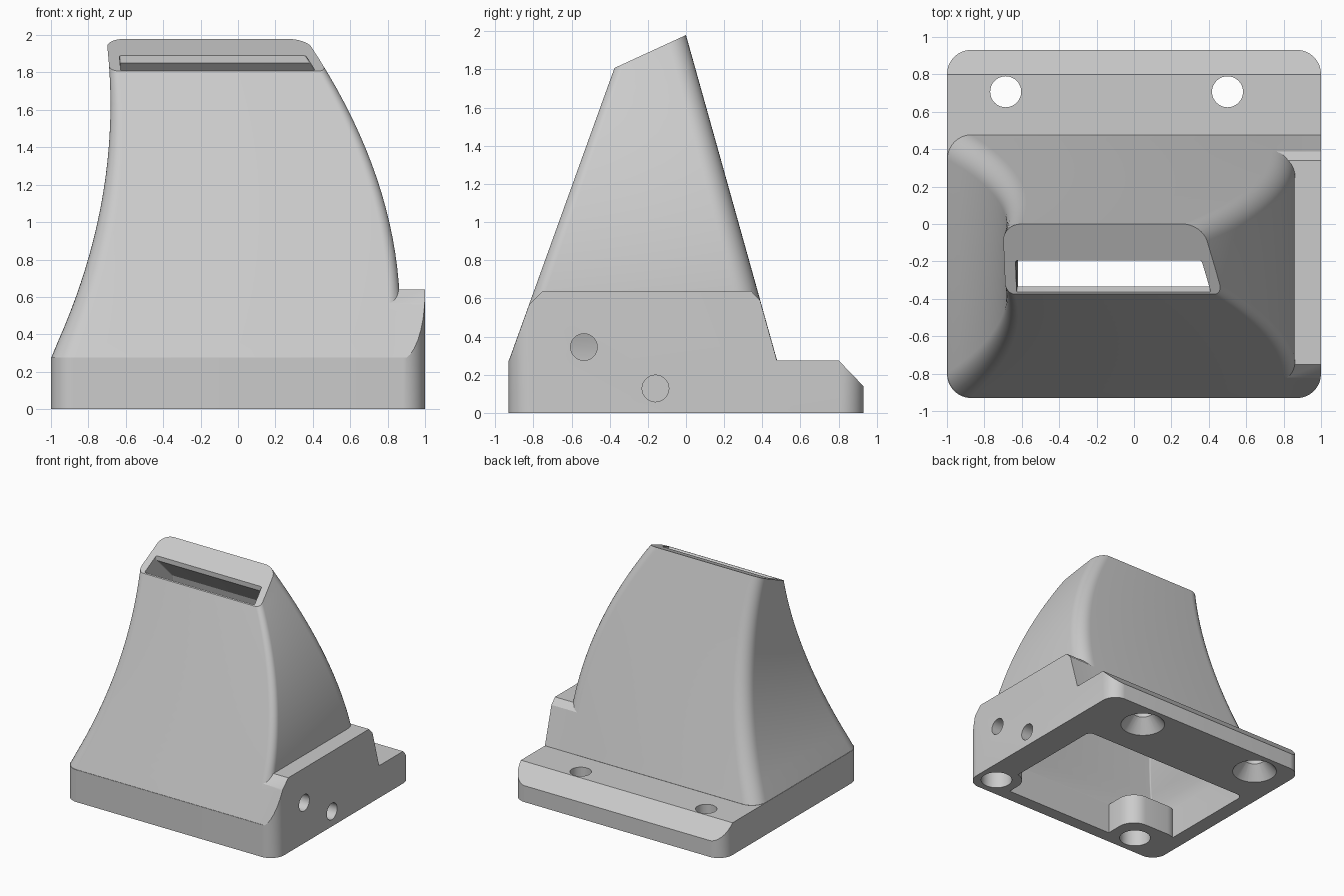
import bpy, bmesh, math

if "Cube" in bpy.data.objects:
    bpy.data.objects.remove(bpy.data.objects["Cube"])

grey = bpy.data.materials.new("plain_grey")
grey.diffuse_color = (0.6, 0.6, 0.6, 1)
grey.use_nodes = True
grey.node_tree.nodes["Principled BSDF"].inputs["Base Color"].default_value = grey.diffuse_color


def loft(name, rings):
    """Closed solid through rings that all have the same point count."""
    bm = bmesh.new()
    loops = [[bm.verts.new(p) for p in ring] for ring in rings]
    n = len(loops[0])
    for a, b in zip(loops, loops[1:]):
        for i in range(n):
            j = (i + 1) % n
            bm.faces.new((a[i], a[j], b[j], b[i]))
    bm.faces.new(loops[0][::-1])
    bm.faces.new(loops[-1])
    bmesh.ops.recalc_face_normals(bm, faces=bm.faces)
    me = bpy.data.meshes.new(name)
    bm.to_mesh(me)
    bm.free()
    ob = bpy.data.objects.new(name, me)
    bpy.context.collection.objects.link(ob)
    me.materials.append(grey)
    return ob


def side_prism(name, profile, x0, x1):
    return loft(name, [[(x, y, z) for y, z in profile] for x in (x0, x1)])


def rounded(x0, x1, y0, y1, z, radii, n=8):
    """Rounded rectangle; radii: back right, back left, front left, front right."""
    pts = []
    corners = ((x1, y1, -1, -1), (x0, y1, 1, -1), (x0, y0, 1, 1), (x1, y0, -1, 1))
    for k, ((cx, cy, sx, sy), r) in enumerate(zip(corners, radii)):
        for i in range(n + 1):
            a = math.pi / 2 * (k + i / n)
            pts.append((cx + sx * r + r * math.cos(a), cy + sy * r + r * math.sin(a), z))
    return pts


def cylinder(name, x, y, z0, z1, r0, r1=None, n=32):
    r1 = r0 if r1 is None else r1
    return loft(name, [[(x + r * math.cos(2 * math.pi * i / n),
                         y + r * math.sin(2 * math.pi * i / n), z) for i in range(n)]
                       for z, r in ((z0, r0), (z1, r1))])


def cross_hole(name, y, z, x0, x1, r, n=32):
    return side_prism(name, [(y + r * math.cos(2 * math.pi * i / n),
                              z + r * math.sin(2 * math.pi * i / n)) for i in range(n)], x0, x1)


def combine(target, tool, op):
    mod = target.modifiers.new("cut", 'BOOLEAN')
    mod.operation, mod.object, mod.solver = op, tool, 'EXACT'
    dg = bpy.context.evaluated_depsgraph_get()
    dg.update()
    me = bpy.data.meshes.new_from_object(target.evaluated_get(dg))
    target.modifiers.clear()
    target.data = me
    bpy.data.objects.remove(tool)


# Outline curves of the duct by height
def left_x(z):
    return max(-0.998, -1 + 0.3913 * (z - 0.28) - 0.1749 * (z - 0.28) * (z - 0.74))

def right_x(z):
    return 0.862 - 0.2232 * (z - 0.64) - 0.2295 * (z - 0.64) * (z - 1.33)

def front_y(z):
    return -0.93 + 0.361 * (z - 0.27)

def back_y(z):
    return 0.28 * (1.98 - z)


# Base flange with chamfered back edge, plus raised right block
body = side_prism("nozzle_body", [(-0.93, -0.0), (-0.93, 0.275), (0.8, 0.275),
                                  (0.93, 0.14), (0.93, 0.0)], -1.1, 1.1)
block = side_prism("right_block", [(-0.929, 0.1), (-0.929, 0.27), (-0.822, 0.567), (-0.75, 0.64),
                                   (0.34, 0.64), (0.388, 0.59), (0.477, 0.272), (0.477, 0.1)], 0.7, 1.1)
combine(body, block, 'UNION')
plan = loft("plan", [rounded(-1, 1, -0.931, 0.931, z, [0.13] * 4) for z in (-0.1, 0.9)])
combine(body, plan, 'INTERSECT')

# Curved tapering duct
rings = [rounded(-0.97, 0.84, -0.9, 0.45, 0.2, (0.12, 0.12, 0.12, 0.06))]
steps = 22
for i in range(steps + 1):
    t = i / steps
    z = 0.276 + t * (2.03 - 0.276)
    rings.append(rounded(left_x(z), right_x(z), front_y(z), back_y(z), z,
                         (0.13 - 0.03 * t, 0.13 - 0.03 * t, 0.13 - 0.09 * t, 0.07 - 0.03 * t)))
combine(body, loft("duct", rings), 'UNION')

# Slanted mouth
combine(body, side_prism("mouth_cut", [(-1, 1.5205), (0.5, 2.2098), (0.5, 3), (-1, 3)], -2, 2),
        'DIFFERENCE')

# Hollow inside, narrowing under a short overhang to a slot
rings = [rounded(-0.87, 0.75, -0.82, 0.33, z, [0.05] * 4) for z in (-0.05, 0.275)]
for i in range(1, 15):
    t = i / 14
    z = 0.275 + 1.375 * t
    w = 0.11 - 0.05 * t
    rings.append(rounded(left_x(z) + w, right_x(z) - w, -0.82 + 0.46 * t,
                         0.33 - 0.33 * t, z, [0.01] * 4))
for z, y0, y1 in ((1.77, -0.335, -0.116), (1.815, -0.366, -0.16),
                  (1.85, -0.366, -0.196), (2.0, -0.366, -0.196)):
    rings.append(rounded(left_x(z) + 0.06, right_x(z) - 0.06, y0, y1, z, [0.01] * 4))
cavity = loft("cavity", rings)

# Two screw bosses left standing in the front corners of the hollow
for name, x0, x1, y1 in (("left_boss", -0.95, -0.42, -0.53), ("right_boss", 0.63, 0.95, -0.57)):
    combine(cavity, loft(name, [rounded(x0, x1, -0.95, y1, z, [0.15] * 4)
                                for z in (-0.2, 0.265)]), 'DIFFERENCE')
combine(body, cavity, 'DIFFERENCE')

# Screw holes from below
for x, y in ((-0.64, -0.75), (0.83, -0.75)):
    combine(body, cylinder("front_hole", x, y, -0.1, 0.22, 0.125), 'DIFFERENCE')
for x in (0.5, -0.686):
    combine(body, cylinder("back_hole", x, 0.707, -0.1, 0.5, 0.083), 'DIFFERENCE')
    combine(body, cylinder("countersink", x, 0.707, -0.02, 0.12, 0.195, 0.08), 'DIFFERENCE')

# Holes in the right side: one opens into the duct, one is blind
combine(body, cross_hole("open_hole", -0.535, 0.345, 0.6, 1.2, 0.07), 'DIFFERENCE')
combine(body, cross_hole("blind_hole", -0.16, 0.128, 0.82, 1.2, 0.07), 'DIFFERENCE')

body.data.shade_smooth()
body.data.set_sharp_from_angle(angle=math.radians(25))
